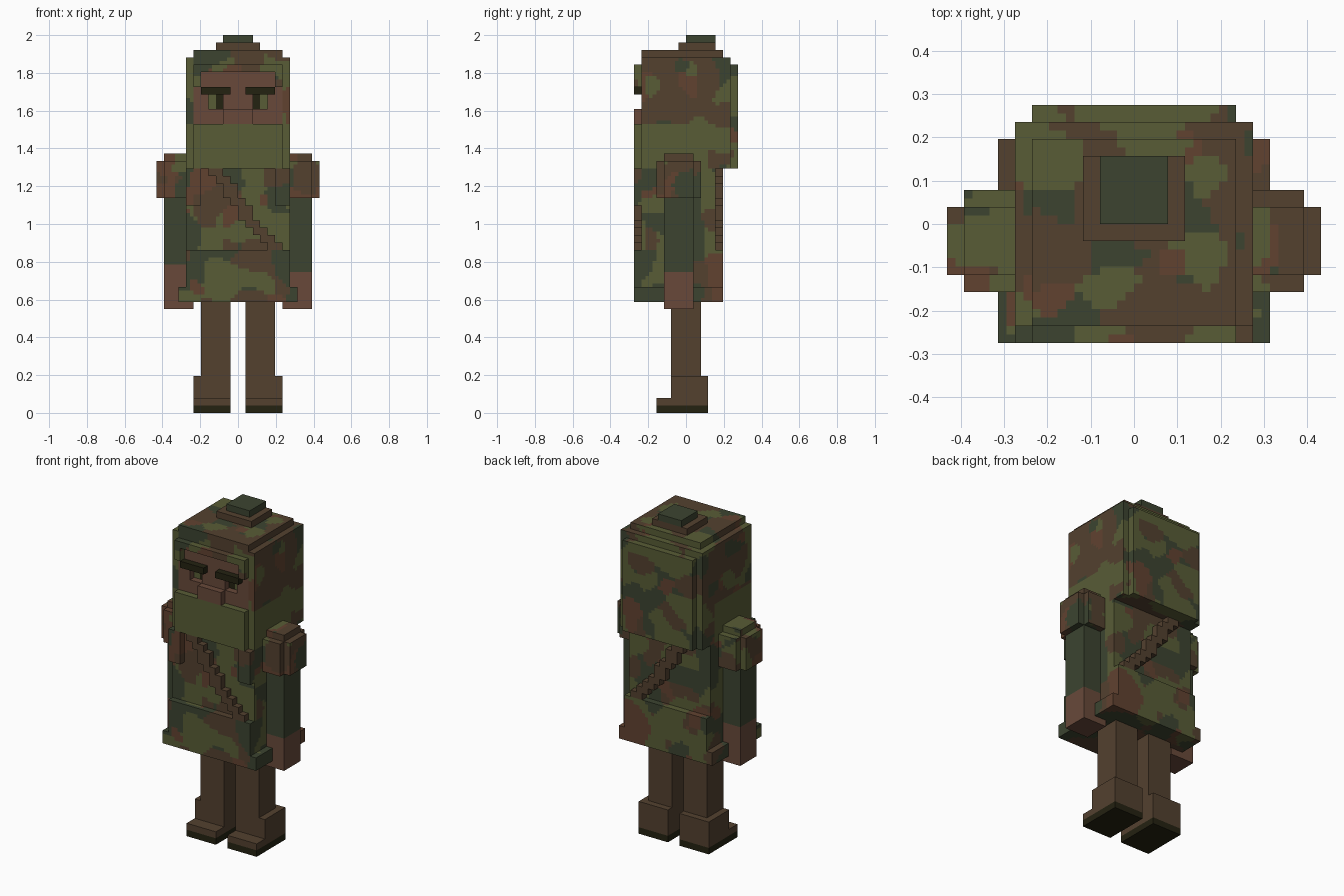
import bpy, bmesh
from mathutils import Vector, noise

if "Cube" in bpy.data.objects:
    bpy.data.objects.remove(bpy.data.objects["Cube"])

V = 2 / 51  # block size

PALETTE = {"olive": (88, 92, 54), "brown": (83, 65, 47), "dark green": (60, 68, 48),
           "rust": (97, 66, 48), "skin": (104, 73, 58), "near black": (36, 34, 17)}
NAMES = list(PALETTE)


def linear(c):
    c /= 255
    return c / 12.92 if c < 0.04045 else ((c + 0.055) / 1.055) ** 2.4


MATS = []
for name, rgb in PALETTE.items():
    m = bpy.data.materials.new(name)
    m.diffuse_color = (*[linear(c) for c in rgb], 1)
    m.use_nodes = True
    m.node_tree.nodes["Principled BSDF"].inputs["Base Color"].default_value = m.diffuse_color
    MATS.append(m)

# Camouflage weights for olive, brown, dark green, rust
CAMO = {"camo_side": (0.0, 0.2, -0.08, -0.12), "camo_hood": (0.14, 0.0, 0.08, -0.12),
        "camo_coat": (0.12, 0.02, 0.08, -0.12), "camo_skirt": (0.04, -0.02, 0.16, -0.1),
        "camo_pad": (0.06, 0.08, 0.0, -0.06)}

cells = {}  # block -> (part, paint)


def fill(part, paint, x, y, z, mirror=False):
    """Fill a range of blocks; mirror repeats it across x."""
    ranges = [x, (-x[1], -x[0])] if mirror else [x]
    for a, b in ranges:
        for i in range(a, b):
            for j in range(*y):
                for k in range(*z):
                    cells[i, j, k] = (part, paint)


def carve(x, y, z):
    for i in range(*x):
        for j in range(*y):
            for k in range(*z):
                cells.pop((i, j, k), None)


# Legs and shoes
for side, x0, x1, s0, s1 in (("left", -5, -1, -6, -1), ("right", 1, 5, 1, 6)):
    fill(side + "_leg", "brown", (x0, x1), (-2, 2), (5, 15))
    fill(side + "_shoe", "brown", (s0, s1), (-2, 3), (1, 5))
    fill(side + "_shoe", "brown", (s0, s1), (-4, -2), (1, 2))
    fill(side + "_sole", "near black", (s0, s1), (-4, 3), (0, 1))

# Coat: torso, skirt, hem, lapels
fill("torso", "camo_coat", (-7, 7), (-6, 4), (22, 33))
fill("torso", "camo_coat", (5, 7), (-7, -6), (28, 33), mirror=True)
fill("skirt", "camo_skirt", (-7, 7), (-7, 5), (15, 22))
fill("skirt", "camo_skirt", (7, 8), (-7, 5), (15, 17), mirror=True)

# Diagonal strap, front and back
for k in range(22, 33):
    x0 = round(-4 + (32 - k) * 0.75)
    for j in (-7, 4):
        fill("strap", "brown", (x0, x0 + 2), (j, j + 1), (k, k + 1))

# Arms, hands and shoulder pads
for side, s, wrist in (("left", -1, 20), ("right", 1, 19)):
    def span(a, b):
        return (a, b) if s > 0 else (-b, -a)
    fill(side + "_arm", "dark green", span(7, 10), (-3, 1), (wrist, 29))
    fill(side + "_hand", "skin", span(7, 10), (-3, 1), (15, wrist))
    fill(side + "_hand", "skin", span(6, 10), (-3, 1), (14, 15))
    fill(side + "_shoulder_pad", "camo_pad", span(7, 10), (-4, 2), (29, 34))
    fill(side + "_shoulder_pad", "camo_pad", span(10, 11), (-3, 1), (29, 34))
    fill(side + "_shoulder_pad", "camo_pad", span(7, 10), (-3, 1), (34, 35))

# Hood with stepped crown and back
fill("hood", "camo_side", (-7, 7), (-6, 6), (33, 48))
fill("hood", "camo_side", (-6, 6), (-6, 5), (48, 49))
fill("hood", "camo_hood", (-6, 6), (6, 7), (33, 47))
fill("hood", "camo_hood", (-6, 6), (-7, -6), (46, 47))
fill("hood", "camo_hood", (5, 6), (-7, -6), (44, 46), mirror=True)
fill("top_knot", "brown", (-3, 3), (-1, 4), (49, 50))
fill("top_knot", "dark green", (-2, 2), (0, 4), (50, 51))

# Scarf
fill("scarf", "olive", (-7, 7), (-6, 3), (33, 39))
fill("scarf", "olive", (-6, 6), (-7, -6), (33, 39))

# Face with recessed eyes, brows and nose
fill("face", "skin", (-6, 6), (-6, -4), (39, 44))
fill("face", "skin", (-5, 5), (-6, -4), (44, 46))
fill("nose", "skin", (-2, 2), (-7, -6), (39, 41))
carve((-4, -2), (-6, -5), (41, 43))
carve((2, 4), (-6, -5), (41, 43))
fill("eyes", "olive", (3, 4), (-5, -4), (41, 43), mirror=True)
fill("eyes", "near black", (2, 3), (-5, -4), (41, 43), mirror=True)
fill("brows", "near black", (1, 5), (-7, -6), (43, 44), mirror=True)
fill("brows", "near black", (4, 5), (-7, -6), (42, 43), mirror=True)
carve((-5, -4), (-7, -6), (42, 43))
carve((4, 5), (-7, -6), (42, 43))


def paint_index(paint, p, n):
    if paint not in CAMO:
        return NAMES.index(paint)
    if paint == "camo_side" and abs(n.y) > 0.5:
        paint = "camo_hood"
    scores = [noise.noise(p * 0.25 + Vector((31.3 * i + 5.7, 17.1 * i, 9.4 * i))) + w
              for i, w in enumerate(CAMO[paint])]
    return scores.index(max(scores))


# Build one mesh per part from the exposed block sides
parts = {}
for cell, (part, paint) in cells.items():
    parts.setdefault(part, []).append((cell, paint))

for part, blocks in parts.items():
    bm = bmesh.new()
    for cell, paint in blocks:
        div = 2 if paint in CAMO else 1
        h = 0.5 / div
        for axis in range(3):
            for sign in (-1, 1):
                n = Vector((0, 0, 0))
                n[axis] = sign
                if tuple(int(c + d) for c, d in zip(cell, n)) in cells:
                    continue
                u, v = Vector((0, 0, 0)), Vector((0, 0, 0))
                u[(axis + 1) % 3] = sign
                v[(axis + 2) % 3] = 1
                mid = Vector(cell) + Vector((0.5, 0.5, 0.5)) + n * 0.5
                for a in range(div):
                    for b in range(div):
                        c = mid + u * ((2 * a + 1) * h - 0.5) + v * ((2 * b + 1) * h - 0.5)
                        f = bm.faces.new([bm.verts.new((c + (u * su + v * sv) * h) * V)
                                          for su, sv in ((-1, -1), (1, -1), (1, 1), (-1, 1))])
                        f.material_index = paint_index(paint, c, n)
    bmesh.ops.remove_doubles(bm, verts=bm.verts, dist=1e-4)
    bmesh.ops.dissolve_limit(bm, angle_limit=0.02, verts=bm.verts, edges=bm.edges,
                             delimit={'MATERIAL', 'NORMAL'})
    me = bpy.data.meshes.new(part)
    bm.to_mesh(me)
    bm.free()
    for m in MATS:
        me.materials.append(m)
    bpy.context.collection.objects.link(bpy.data.objects.new(part, me))
